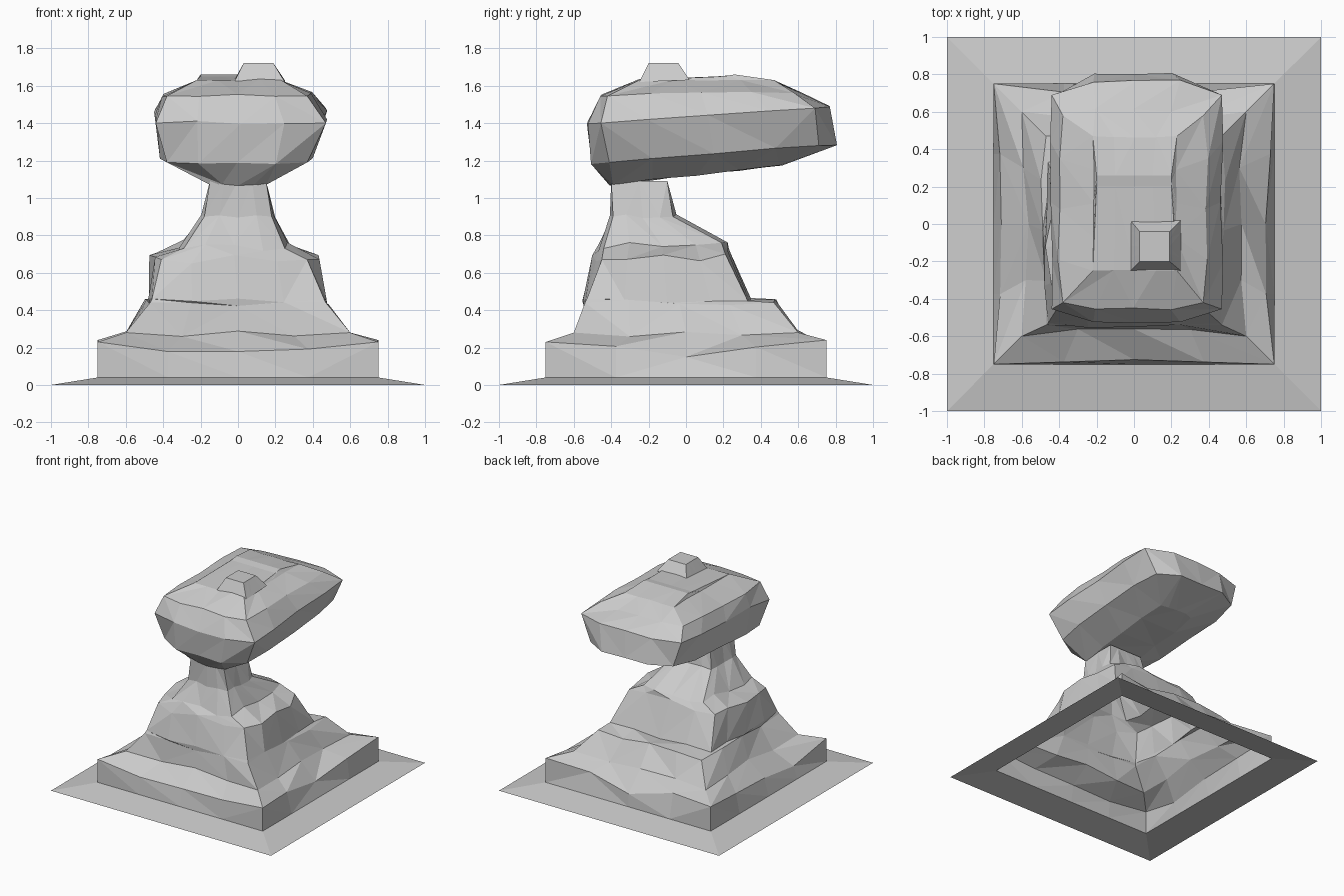
import bpy, bmesh, random

if "Cube" in bpy.data.objects:
    bpy.data.objects.remove(bpy.data.objects["Cube"])

random.seed(4)


def ring(x0, x1, y0, y1, zf, zb, cx=0.0, cy=0.0, jit=0.0, rim=0.0):
    """Sixteen-point rectangular outline, tilted front to back, corners pulled in."""
    path = [(i, 0) for i in range(4)] + [(4, i) for i in range(4)]
    path += [(4 - i, 4) for i in range(4)] + [(0, 4 - i) for i in range(4)]
    pts = []
    for i, j in path:
        u, v = i / 4, j / 4
        corner = i in (0, 4) and j in (0, 4)
        x, y = x0 + (x1 - x0) * u, y0 + (y1 - y0) * v
        z = zf + (zb - zf) * v
        if corner:
            x += cx * (1 - 2 * u)
            y += cy * (1 - 2 * v)
        else:
            k = random.uniform(0, jit)
            if i in (0, 4):
                x += k * (1 - 2 * u)
            if j in (0, 4):
                y += k * (1 - 2 * v)
            z += random.uniform(-jit, jit) * 0.6 - random.uniform(0, rim)
        pts.append((x, y, z))
    return pts


def loft(name, rings, cap_bottom=False, cap_top=False):
    """Skin the outlines with flat triangles."""
    bm = bmesh.new()
    rows = [[bm.verts.new(p) for p in r] for r in rings]
    for a, b in zip(rows, rows[1:]):
        n = len(a)
        for i in range(n):
            j = (i + 1) % n
            if random.random() < 0.5:
                tris = [(a[i], a[j], b[j]), (a[i], b[j], b[i])]
            else:
                tris = [(a[i], a[j], b[i]), (a[j], b[j], b[i])]
            for t in tris:
                bm.faces.new(t)
    if cap_bottom:
        bm.faces.new(rows[0][::-1])
    if cap_top:
        bm.faces.new(rows[-1])
    bmesh.ops.triangulate(bm, faces=[f for f in bm.faces if len(f.verts) > 4])
    mesh = bpy.data.meshes.new(name)
    bm.to_mesh(mesh)
    bm.free()
    obj = bpy.data.objects.new(name, mesh)
    bpy.context.collection.objects.link(obj)
    return obj


# Flat skirt around the foot, an open sloping sheet
loft("ground_skirt", [
    ring(-1, 1, -1, 1, 0, 0),
    ring(-.75, .75, -.75, .75, .04, .04),
])

# Terraced mound narrowing into the neck, hollow underneath
loft("rock_mound", [
    ring(-.75, .75, -.75, .75, .04, .04),
    ring(-.75, .75, -.75, .75, .23, .24, jit=.05, rim=.09),
    ring(-.60, .60, -.60, .60, .28, .28, jit=.04),
    ring(-.50, .50, -.57, .50, .44, .44, .03, .03, jit=.04),
    ring(-.49, .49, -.56, .36, .46, .45, .03, .03, jit=.03),
    ring(-.48, .44, -.51, .27, .67, .70, .07, .06, jit=.05),
    ring(-.33, .29, -.48, .23, .73, .76, .04, .04, jit=.04),
    ring(-.20, .20, -.41, -.05, .90, .90, .02, .02, jit=.02),
    ring(-.15, .15, -.40, -.10, 1.09, 1.09),
])

# Balanced boulder, longer and higher at the back
loft("balanced_boulder", [
    ring(-.17, .17, -.41, .52, 1.07, 1.175, .02, .02, jit=.01),
    ring(-.42, .41, -.51, .81, 1.19, 1.28, .04, .10, jit=.015),
    ring(-.45, .48, -.535, .77, 1.40, 1.48, .01, .08, jit=.02),
    ring(-.41, .40, -.46, .62, 1.545, 1.56, .03, .04, jit=.02),
    ring(-.22, .23, -.25, .47, 1.63, 1.63, jit=.01),
    ring(-.20, .20, .20, .26, 1.65, 1.66),
], cap_bottom=True, cap_top=True)

# Small square knob on top
loft("top_knob", [
    ring(-.02, .25, -.25, .02, 1.62, 1.63),
    ring(.03, .19, -.20, -.04, 1.72, 1.72),
], cap_bottom=True, cap_top=True)
